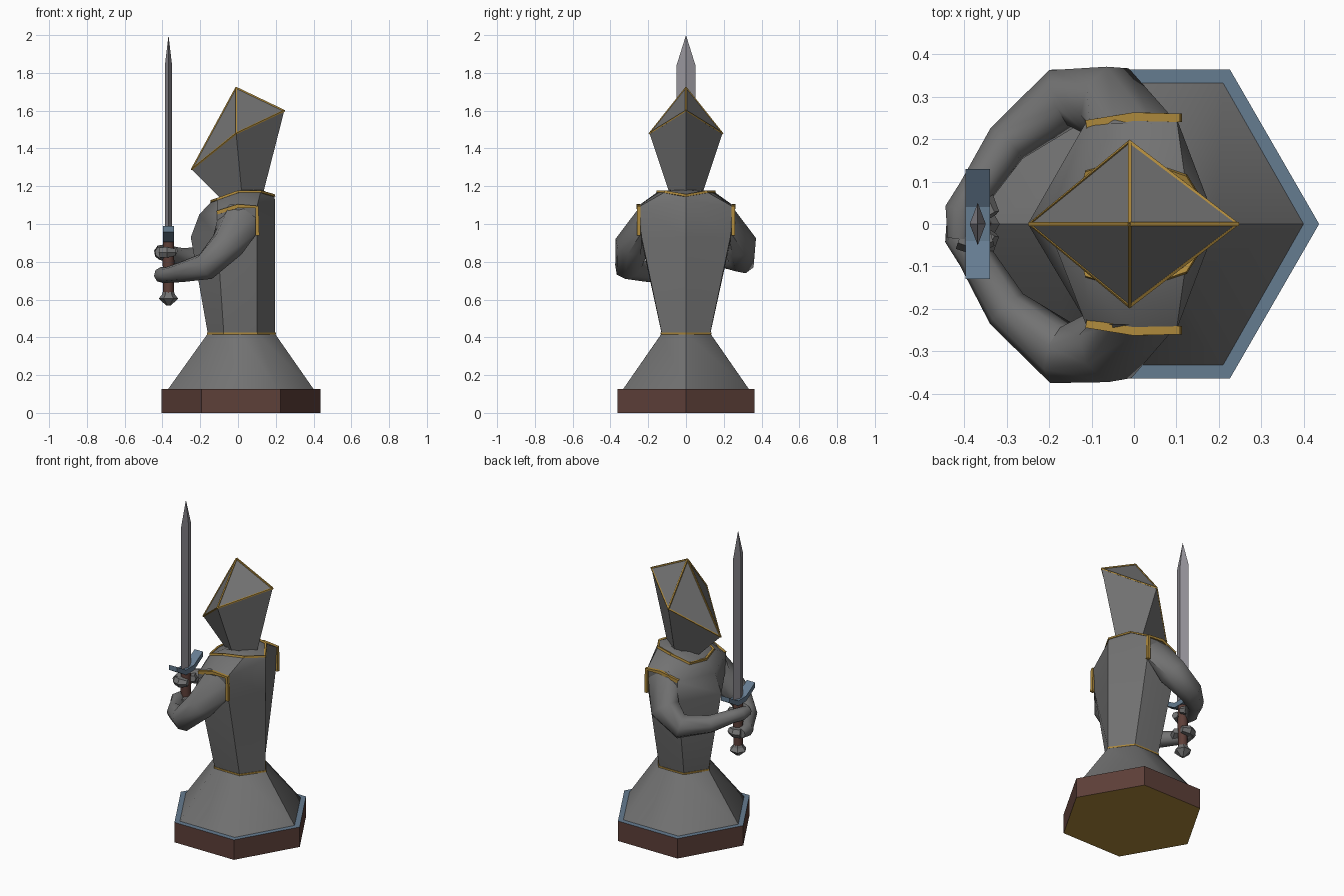
import bpy, bmesh, math
from mathutils import Vector

if "Cube" in bpy.data.objects:
    bpy.data.objects.remove(bpy.data.objects["Cube"])


def material(name, rgb):
    m = bpy.data.materials.new(name)
    m.diffuse_color = (*rgb, 1)
    m.use_nodes = True
    m.node_tree.nodes["Principled BSDF"].inputs["Base Color"].default_value = m.diffuse_color
    return m


GREY = material("stone grey", (0.17, 0.17, 0.17))
STEEL = material("pale steel", (0.30, 0.29, 0.32))
GOLD = material("gold", (0.42, 0.25, 0.045))
BLUE = material("slate blue", (0.13, 0.20, 0.28))
BROWN = material("dark brown", (0.11, 0.05, 0.04))


def loft(name, rings, mats, rule=None, angle=30, closed=False):
    """Skin equal-length rings of points; cap the ends unless closed."""
    bm = bmesh.new()
    rows = [[bm.verts.new(p) for p in r] for r in rings]
    n = len(rows[0])
    pairs = list(zip(rows, rows[1:]))
    if closed:
        pairs.append((rows[-1], rows[0]))
    for a, b in pairs:
        for i in range(n):
            j = (i + 1) % n
            bm.faces.new((a[i], a[j], b[j], b[i]))
    if not closed:
        bm.faces.new(rows[0])
        bm.faces.new(rows[-1])
    bmesh.ops.remove_doubles(bm, verts=bm.verts, dist=0.0005)
    bmesh.ops.recalc_face_normals(bm, faces=bm.faces)
    bm.normal_update()
    me = bpy.data.meshes.new(name)
    for m in mats:
        me.materials.append(m)
    for f in bm.faces:
        f.smooth = True
        if rule:
            f.material_index = rule(f)
    bm.to_mesh(me)
    bm.free()
    me.set_sharp_from_angle(angle=math.radians(angle))
    ob = bpy.data.objects.new(name, me)
    bpy.context.collection.objects.link(ob)
    return ob


def tube(name, pts, radii, mat, sides=4, closed=False, start=None, angle=30):
    """Sweep a regular section along points without twisting."""
    pts = [Vector(p) for p in pts]
    n = len(pts)
    rings, prev, u = [], None, None
    for i, p in enumerate(pts):
        if closed:
            t = pts[(i + 1) % n] - pts[i - 1]
        else:
            t = pts[min(i + 1, n - 1)] - pts[max(i - 1, 0)]
        if i == 0 and start:
            t = Vector(start)
        t.normalize()
        if prev is None:
            ref = Vector((0, 0, 1)) if abs(t.z) < 0.9 else Vector((1, 0, 0))
            u = (ref - t * ref.dot(t)).normalized()
        else:
            u = prev.rotation_difference(t) @ u
        prev = t
        w = t.cross(u)
        r = radii[i] if isinstance(radii, list) else radii
        rings.append([p + r * (math.cos(a) * u + math.sin(a) * w)
                      for a in [2 * math.pi * (k + 0.5) / sides for k in range(sides)]])
    return loft(name, rings, [mat], angle=angle, closed=closed)


def ring(front, fs, mid, bs, back):
    """Mirror a half outline (front to back, on +y) into a full ring."""
    half = [front, fs, mid, bs, back]
    return half + [(x, -y, z) for x, y, z in (bs, mid, fs)]


def hexa(r, z):
    return [(0.016 + r * math.cos(k * math.pi / 3), r * math.sin(k * math.pi / 3), z) for k in range(6)]


def turned(x, profile, sides=6):
    return [[(x + r * math.cos(2 * math.pi * k / sides), r * math.sin(2 * math.pi * k / sides), z)
             for k in range(sides)] for r, z in profile]


# Plinth: gold underside, brown walls, blue rim
loft("base", [hexa(0.42, 0), hexa(0.42, 0.127)], [BROWN, BLUE, GOLD],
     lambda f: 1 if f.normal.z > 0.5 else 2 if f.normal.z < -0.5 else 0)

# Skirt and torso
waist = ring((-0.16, 0, 0.42), (-0.075, 0.128, 0.42), (0.01, 0.129, 0.42), (0.10, 0.128, 0.42), (0.195, 0, 0.42))
hem = ring((-0.37, 0, 0.126), (-0.178, 0.333, 0.126), (0.016, 0.333, 0.126), (0.21, 0.333, 0.126), (0.40, 0, 0.126))
loft("skirt", [hem, waist], [GREY], angle=50)
collar = ring((-0.14, 0, 1.12), (-0.11, 0.12, 1.13), (0.0, 0.15, 1.17), (0.12, 0.11, 1.17), (0.19, 0, 1.15))
loft("torso", [
    waist,
    ring((-0.25, 0, 0.93), (-0.11, 0.235, 0.93), (0, 0.24, 0.93), (0.10, 0.235, 0.93), (0.195, 0, 0.93)),
    ring((-0.205, 0, 1.05), (-0.11, 0.245, 1.06), (0, 0.255, 1.095), (0.10, 0.25, 1.09), (0.195, 0, 1.13)),
    collar,
    ring((-0.08, 0, 1.14), (-0.05, 0.07, 1.16), (0.02, 0.085, 1.18), (0.08, 0.07, 1.18), (0.13, 0, 1.18)),
], [GREY], angle=40)
tube("waist_trim", waist, 0.007, GOLD, closed=True)
tube("collar_trim", collar, 0.009, GOLD, closed=True)

# Hood: slanted diamond rim with a peaked top and narrow neck
rim = [(0.245, 0, 1.60), (-0.01, 0.193, 1.48), (-0.245, 0, 1.29), (-0.01, -0.193, 1.48)]
peak = (-0.01, 0, 1.722)
neck = [(0.135, 0, 1.17), (0.02, 0.088, 1.165), (-0.085, 0, 1.13), (0.02, -0.088, 1.165)]
loft("hood", [neck, rim, [peak] * 4], [GREY], angle=20)
tube("hood_rim_trim", rim, 0.006, GOLD, closed=True)
for i, p in enumerate(rim):
    tube(f"hood_ridge_{i}", [peak, p], 0.006, GOLD)

# Arms and shoulder trims; the +y hand grips higher than the -y hand
forearms = {
    1: [(-0.17, 0.295, 0.81), (-0.30, 0.19, 0.82), (-0.375, 0.075, 0.845), (-0.405, 0.03, 0.85), (-0.41, -0.035, 0.85)],
    -1: [(-0.17, -0.305, 0.775), (-0.30, -0.20, 0.745), (-0.375, -0.075, 0.73), (-0.405, -0.03, 0.73), (-0.41, 0.035, 0.73)],
}
for s, tag in ((1, "left"), (-1, "right")):
    tube(f"{tag}_arm", [(0, s * 0.235, 1.0), (-0.055, s * 0.285, 0.89)] + forearms[s],
         [0.113, 0.093, 0.075, 0.053, 0.042, 0.042, 0.03], GREY, sides=8, start=(0, s, 0), angle=50)
    tube(f"{tag}_shoulder_trim",
         [(-0.11, s * 0.235, 1.06), (0.0, s * 0.253, 1.095), (0.10, s * 0.25, 1.09), (0.103, s * 0.25, 0.94)],
         0.014, GOLD)
    # Curled fingers and thumb around the grip
    z = forearms[s][-1][2]
    tube(f"{tag}_fingers", [(-0.41, -s * 0.03, z), (-0.375, -s * 0.042, z), (-0.335, -s * 0.03, z)],
         [0.03, 0.032, 0.022], GREY, sides=6)
    tube(f"{tag}_thumb", [(-0.36, s * 0.06, z), (-0.335, s * 0.02, z + 0.01)],
         [0.03, 0.02], GREY, sides=6)

# Sword: diamond blade, raised guard, grip and pommel
SX = -0.368


def diamond(w, d, z):
    return [(SX - d, 0, z), (SX, w, z), (SX + d, 0, z), (SX, -w, z)]


loft("blade", [diamond(0.05, 0.019, 0.92), diamond(0.05, 0.019, 1.84), diamond(0.0, 0.0, 2.0)], [STEEL], angle=15)
loft("guard", [[(SX - 0.029, y, z), (SX + 0.029, y, z), (SX + 0.029, y, z + 0.032), (SX - 0.029, y, z + 0.032)]
               for y, z in ((-0.13, 0.958), (-0.04, 0.905), (0.04, 0.905), (0.13, 0.958))], [BLUE], angle=15)
loft("grip", turned(SX, [(0.028, 0.62), (0.028, 0.73), (0.031, 0.79), (0.028, 0.91)], 8), [BROWN], angle=50)
loft("pommel", turned(SX, [(0.03, 0.64), (0.035, 0.625), (0.052, 0.605), (0.03, 0.585), (0.01, 0.568)]), [GREY], angle=20)
